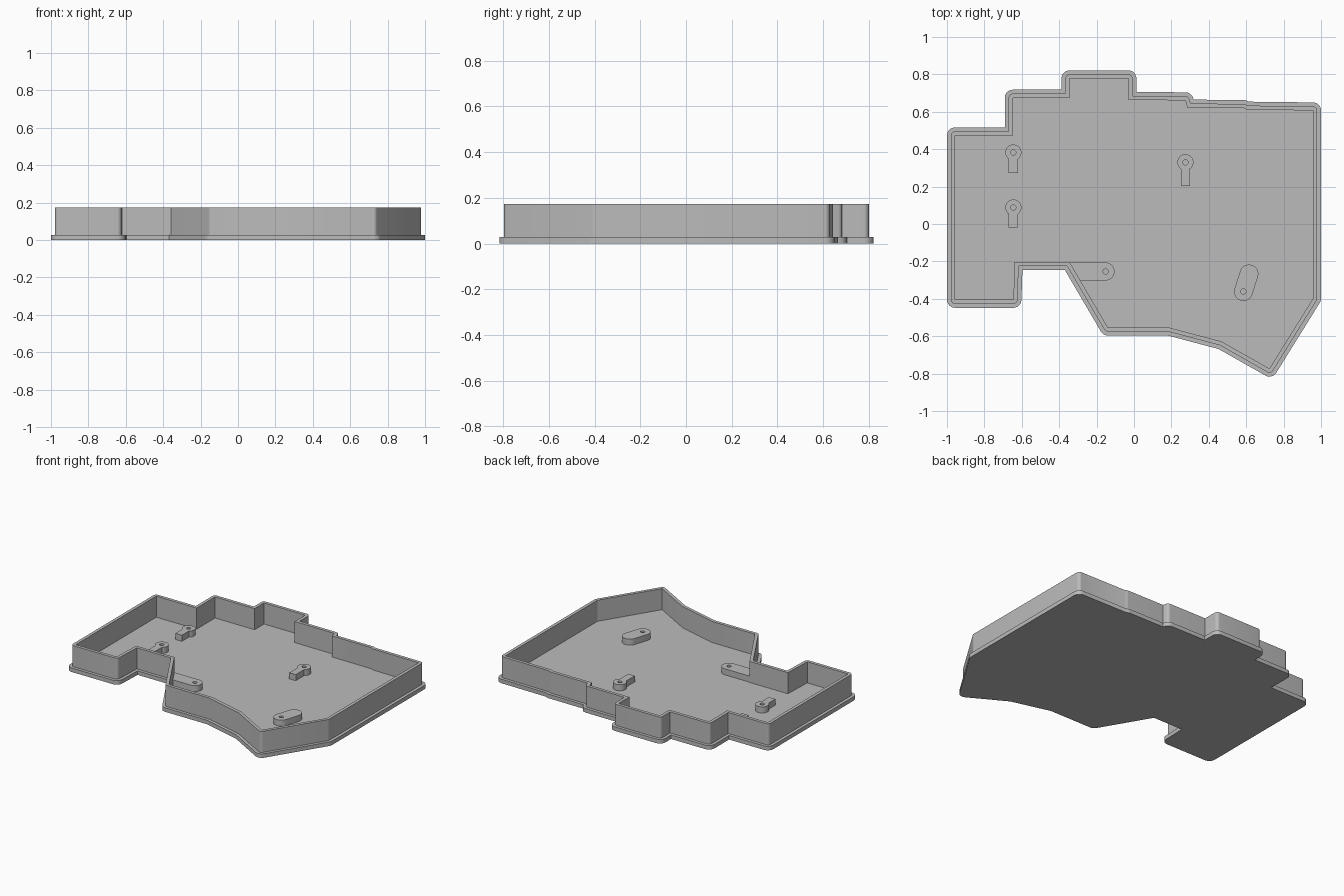
import bpy, bmesh
from math import sin, cos, pi, atan2, asin, radians, ceil
from mathutils import Vector

if "Cube" in bpy.data.objects:
    bpy.data.objects.remove(bpy.data.objects["Cube"])

FLOOR, RIM, BOSS = 0.028, 0.174, 0.07
SINK = 0.006  # overlap of raised parts into the floor

grey = bpy.data.materials.new("plain grey")
grey.diffuse_color = (0.5, 0.5, 0.5, 1)
grey.use_nodes = True
grey.node_tree.nodes["Principled BSDF"].inputs["Base Color"].default_value = grey.diffuse_color


def prism(name, outline, z0, z1, holes=()):
    """Extrude a flat outline, with optional holes, from z0 to z1."""
    bm = bmesh.new()
    for loop in (outline, *holes):
        vs = [bm.verts.new((x, y, z0)) for x, y in loop]
        for i, v in enumerate(vs):
            bm.edges.new((vs[i - 1], v))
    bmesh.ops.triangle_fill(bm, use_beauty=True, edges=bm.edges[:])
    ext = bmesh.ops.extrude_face_region(bm, geom=bm.faces[:], use_keep_orig=True)
    tops = [g for g in ext["geom"] if isinstance(g, bmesh.types.BMVert)]
    bmesh.ops.translate(bm, verts=tops, vec=(0, 0, z1 - z0))
    bmesh.ops.recalc_face_normals(bm, faces=bm.faces[:])
    me = bpy.data.meshes.new(name)
    bm.to_mesh(me)
    bm.free()
    me.materials.append(grey)
    ob = bpy.data.objects.new(name, me)
    bpy.context.collection.objects.link(ob)
    bpy.ops.object.select_all(action="DESELECT")
    ob.select_set(True)
    bpy.context.view_layer.objects.active = ob
    bpy.ops.object.shade_smooth_by_angle(angle=radians(30))
    return ob


def arc(cx, cy, r, a0, a1, n):
    return [(cx + r * cos(a0 + (a1 - a0) * i / n), cy + r * sin(a0 + (a1 - a0) * i / n))
            for i in range(n + 1)]


def circle(cx, cy, r, n=20):
    return arc(cx, cy, r, 0, 2 * pi, n)[:-1]


def offset(points, d):
    """Grow a clockwise outline: outer corners rounded, inner corners sharp."""
    out, pts = [], [Vector(p) for p in points]
    for i, p in enumerate(pts):
        d0 = (p - pts[i - 1]).normalized()
        d1 = (pts[(i + 1) % len(pts)] - p).normalized()
        n0, n1 = Vector((-d0.y, d0.x)), Vector((-d1.y, d1.x))
        turn = atan2(d0.x * d1.y - d0.y * d1.x, d0.dot(d1))
        if turn < 0:
            a = atan2(n0.y, n0.x)
            out += arc(p.x, p.y, d, a, a + turn, max(1, ceil(-turn / radians(11.5))))
        else:
            q = p + (n0 + n1) * d / (1 + n0.dot(n1))
            out.append((q.x, q.y))
    return out


# Inner edge of the wall, clockwise
inner = [(-0.957, 0.473), (-0.648, 0.473), (-0.648, 0.675), (-0.345, 0.675),
         (-0.345, 0.778), (-0.03, 0.778), (-0.03, 0.663), (0.275, 0.661),
         (0.285, 0.622), (0.585, 0.620), (0.605, 0.611), (0.957, 0.607),
         (0.957, -0.398), (0.724, -0.773), (0.468, -0.628), (0.185, -0.553),
         (-0.14, -0.553), (-0.345, -0.203), (-0.638, -0.203), (-0.645, -0.405),
         (-0.957, -0.405)]

# Floor plate with its lip, and the surrounding wall
prism("floor_plate", offset(inner, 0.043), 0, FLOOR)
prism("wall", offset(inner, 0.022), FLOOR - SINK, RIM, [inner])

# Keyhole-shaped screw posts
for i, (x, y, end) in enumerate([(-0.645, 0.382, 0.272), (-0.645, 0.088, -0.02),
                                 (0.275, 0.33, 0.203)]):
    r, w = 0.043, 0.025
    a = asin(w / r)
    shape = arc(x, y, r, -pi / 2 + a, 1.5 * pi - a, 24) + [(x - w, end), (x + w, end)]
    prism(f"keyhole_post_{i + 1}", shape, FLOOR - SINK, BOSS, [circle(x, y, 0.014)])

# Screw arm reaching out from the slanted wall
x, y, r = -0.152, -0.254, 0.048
arm = arc(x, y, r, -pi / 2, pi / 2, 14) + [(-0.35, y + r), (-0.294, y - r)]
prism("wall_arm", arm, FLOOR - SINK, BOSS, [circle(x, y, 0.014)])

# Tilted rounded screw post
ax, ay, bx, by, r = 0.585, -0.361, 0.615, -0.267, 0.05
t = atan2(by - ay, bx - ax)
pill = arc(bx, by, r, t - pi / 2, t + pi / 2, 14) + arc(ax, ay, r, t + pi / 2, t + 1.5 * pi, 14)
prism("tilted_post", pill, FLOOR - SINK, BOSS, [circle(ax, ay, 0.014)])
